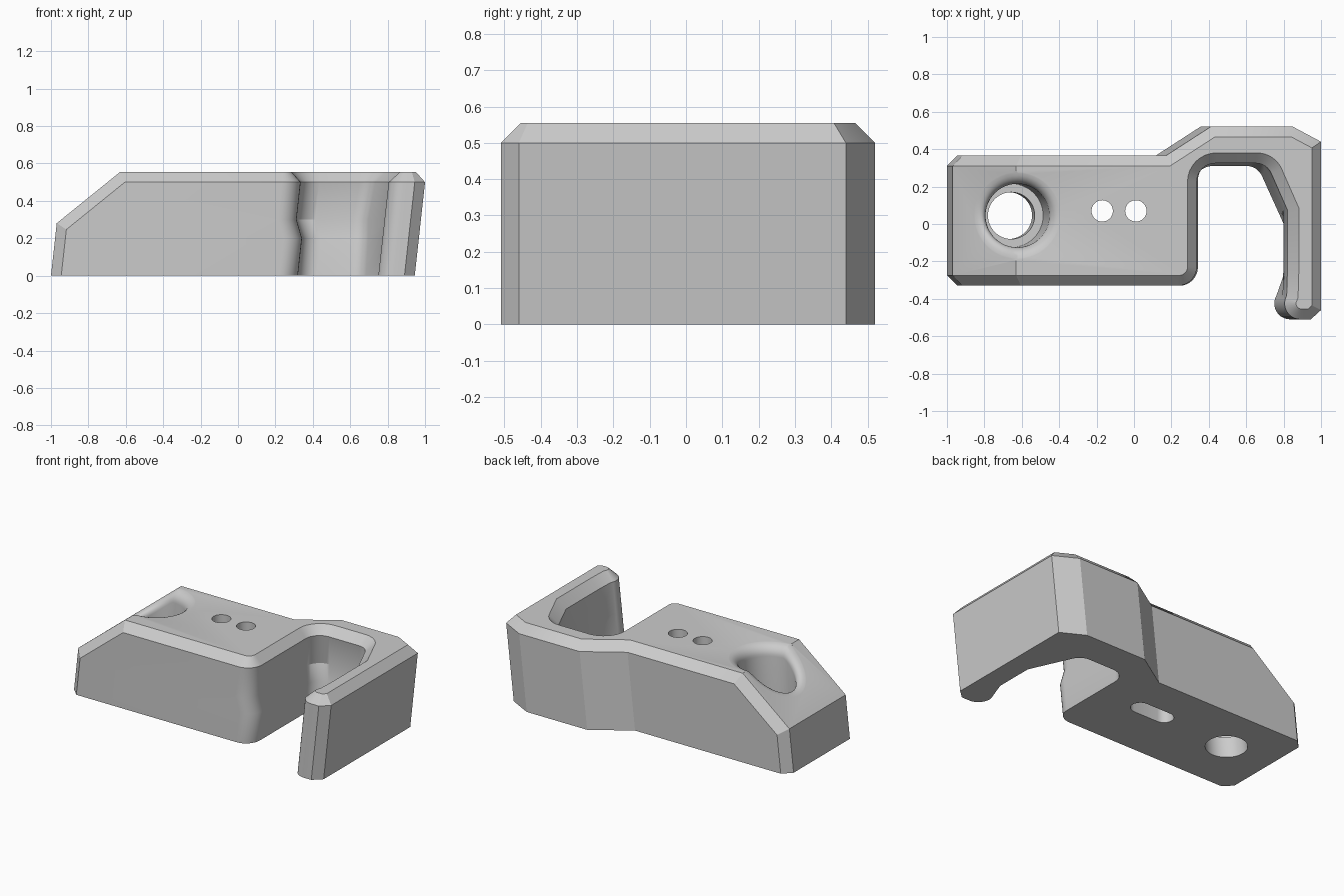
import bpy, bmesh, math
from mathutils import Vector

cube = bpy.data.objects.get("Cube")
if cube:
    bpy.data.objects.remove(cube, do_unlink=True)

LEAN = 0.11      # the whole part leans towards +x with height
TOP, EDGE = 0.555, 0.055

grey = bpy.data.materials.new("mid_grey")
grey.use_nodes = True
colour = (0.6, 0.6, 0.6, 1)
grey.diffuse_color = colour
grey.node_tree.nodes["Principled BSDF"].inputs["Base Color"].default_value = colour


def rounded(prev, corner, nxt, r, steps=8):
    """Arc replacing a sharp corner."""
    p, c, n = Vector(prev), Vector(corner), Vector(nxt)
    a, b = (p - c).normalized(), (n - c).normalized()
    half = a.angle(b) / 2
    centre = c + (a + b).normalized() * (r / math.sin(half))
    start = c + a * (r / math.tan(half)) - centre
    end = c + b * (r / math.tan(half)) - centre
    a0 = math.atan2(start.y, start.x)
    turn = math.remainder(math.atan2(end.y, end.x) - a0, math.tau)
    return [centre + r * Vector((math.cos(a0 + turn * i / steps), math.sin(a0 + turn * i / steps)))
            for i in range(steps + 1)]


def inset(pts, d):
    """Mitred inward offset of a counter-clockwise loop."""
    out = []
    for i, p in enumerate(pts):
        u = (p - pts[i - 1]).normalized()
        v = (pts[(i + 1) % len(pts)] - p).normalized()
        nu, nv = Vector((-u.y, u.x)), Vector((-v.y, v.x))
        out.append(p + (nu + nv) * (d / (1 + nu.dot(nv))))
    return out


def outline(left, right, knee, back):
    """Plan of the hook, with the slot given by its corner positions."""
    lip, front = (knee[0], -0.26), (-0.945, -0.33)
    pts = [(-1, 0.31), (-1, -0.275), front]
    pts += rounded(front, (left, -0.33), (left, back), 0.1)
    pts += rounded((left, -0.33), (left, back), (right, back), 0.1)
    pts += rounded((left, back), (right, back), knee, 0.09)
    pts += [knee, lip]
    for i in range(11):                      # rounded hook tip
        a = math.radians(150 + 12 * i)
        pts.append((0.835 + 0.085 * math.cos(a), -0.425 + 0.085 * math.sin(a)))
    pts += [(0.89, -0.51), (0.945, -0.46), (0.945, 0.44), (0.795, 0.52),
            (0.355, 0.52), (0.115, 0.365), (-0.945, 0.365)]
    return [Vector(p) for p in pts]


def loft(name, rings):
    """Closed solid through rings of equal point count."""
    bm = bmesh.new()
    rows = [[bm.verts.new(p) for p in ring] for ring in rings]
    n = len(rows[0])
    for lo, hi in zip(rows, rows[1:]):
        for i in range(n):
            j = (i + 1) % n
            bm.faces.new((lo[i], lo[j], hi[j], hi[i]))
    bm.faces.new(rows[0][::-1])
    bm.faces.new(rows[-1])
    bmesh.ops.recalc_face_normals(bm, faces=bm.faces)
    mesh = bpy.data.meshes.new(name)
    bm.to_mesh(mesh)
    bm.free()
    obj = bpy.data.objects.new(name, mesh)
    bpy.context.collection.objects.link(obj)
    mesh.materials.append(grey)
    return obj


# Hook body: the slot is wider above a sloping ledge
levels = [(0, outline(0.32, 0.66, (0.805, -0.01), 0.31)),
          (0.2, outline(0.32, 0.65, (0.805, -0.01), 0.335)),
          (0.3, outline(0.28, 0.64, (0.765, 0.075), 0.36))]
upper = outline(0.28, 0.655, (0.765, 0.075), 0.325)
levels += [(TOP - EDGE, upper), (TOP, inset(upper, EDGE))]
hook = loft("hook_body", [[(p.x + LEAN * z, p.y, z) for p in pts] for z, pts in levels])

# Sloped end with chamfered sides
slope = Vector((0.34, 0, 0.275))
crest = Vector((-0.63, 0, TOP))
cuts = [(crest, Vector((-slope.z, 0, slope.x)))]
for y, s in ((-0.33, -1), (0.365, 1)):
    a = Vector((-0.63, y - s * EDGE, TOP))
    b = Vector((-0.605, y, TOP - EDGE))
    n = slope.cross(b - a)
    cuts.append((a, n if n.z > 0 else -n))
bm = bmesh.new()
bm.from_mesh(hook.data)
for co, no in cuts:
    bmesh.ops.bisect_plane(bm, geom=bm.verts[:] + bm.edges[:] + bm.faces[:],
                           plane_co=co, plane_no=no, clear_outer=True, dist=1e-5)
    rim = [e for e in bm.edges if e.is_boundary]
    bmesh.ops.holes_fill(bm, edges=rim, sides=0)
bmesh.ops.recalc_face_normals(bm, faces=bm.faces)
bm.to_mesh(hook.data)
bm.free()


def surface(x):
    return min(TOP, TOP + (x - crest.x) * slope.z / slope.x)


def ring(cx, cy, r, z, n=48):
    return [(cx + r * math.cos(math.tau * i / n), cy + r * math.sin(math.tau * i / n), z)
            for i in range(n)]


def bore(r, z):
    return ring(-0.67 + LEAN * z, 0.045, r, z)


# Leaning counterbored screw hole whose soft rim follows the bent top
rings = [bore(0.125, -0.1), bore(0.125, 0.13), bore(0.17, 0.13)]
for i in range(9):
    a = math.pi / 2 * i / 8
    depth = 0.07 * (1 - math.sin(a)) - 0.002 * (i == 8)
    rings.append([(x, y, surface(x) - depth)
                  for x, y, z in bore(0.17 + 0.07 * (1 - math.cos(a)), 0.42)])
rings.append([(x, y, z + 0.3) for x, y, z in rings[-1]])
cutters = [loft("screw_hole_cutter", rings)]

# Two small holes joined by a groove underneath
for x in (-0.17, 0.01):
    cutters.append(loft("tie_hole_cutter", [ring(x, 0.07, 0.057, -0.1), ring(x, 0.07, 0.057, 0.7)]))


def capsule(z):
    pts = []
    for cx, start in ((0.01, -90), (-0.17, 90)):
        for i in range(13):
            a = math.radians(start + 15 * i)
            pts.append((cx + 0.059 * math.cos(a), 0.07 + 0.059 * math.sin(a), z))
    return pts


cutters.append(loft("tie_groove_cutter", [capsule(-0.1), capsule(0.15)]))

for c in cutters:
    mod = hook.modifiers.new(c.name, 'BOOLEAN')
    mod.operation, mod.solver, mod.object = 'DIFFERENCE', 'EXACT', c
bpy.context.view_layer.objects.active = hook
for o in bpy.context.selected_objects:
    o.select_set(False)
hook.select_set(True)
for mod in list(hook.modifiers):
    bpy.ops.object.modifier_apply(modifier=mod.name)
for c in cutters:
    bpy.data.objects.remove(c, do_unlink=True)
bpy.ops.object.shade_smooth_by_angle(angle=math.radians(25))
